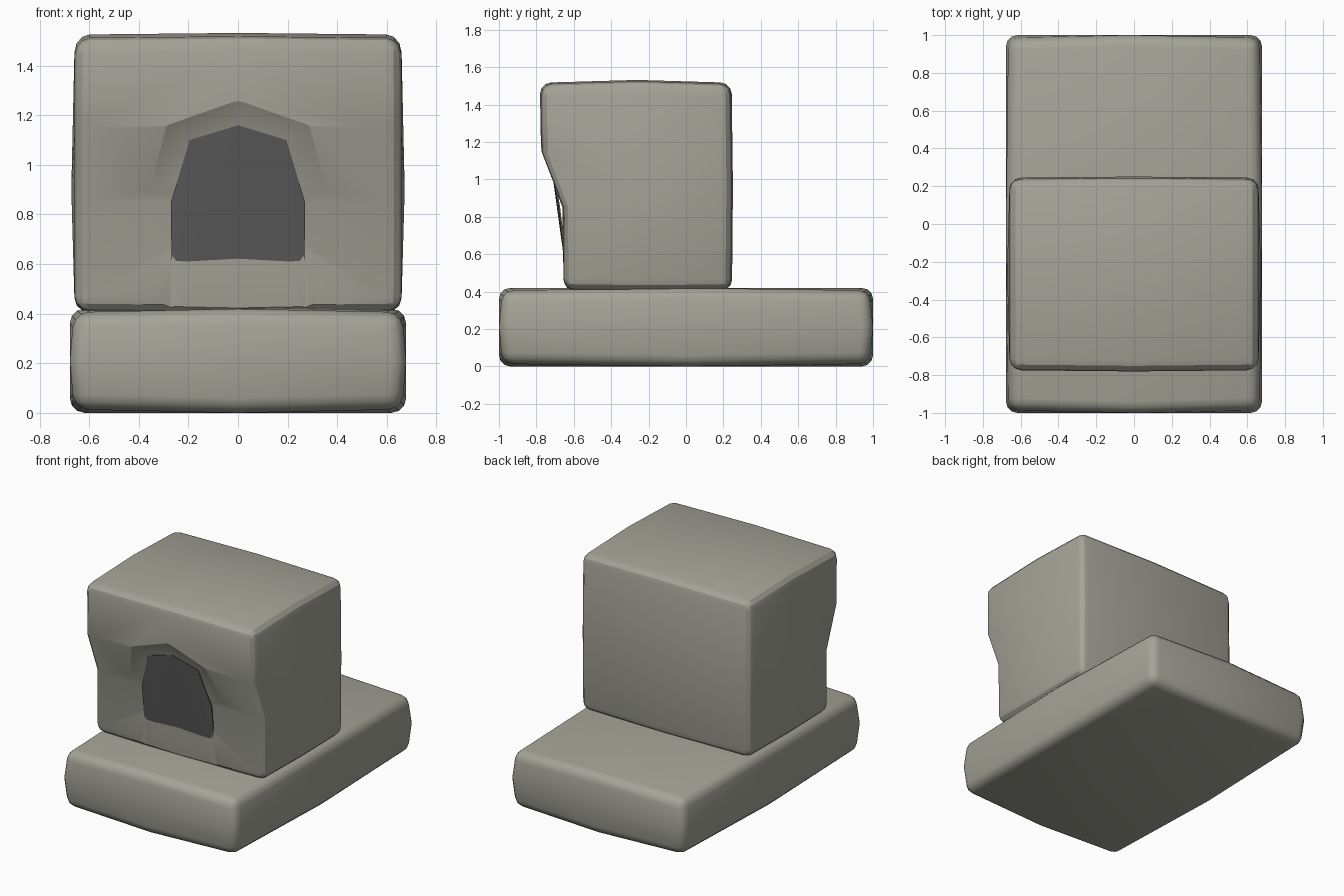
import bpy, bmesh, math
from mathutils import Vector

if "Cube" in bpy.data.objects:
    bpy.data.objects.remove(bpy.data.objects["Cube"])


def material(name, rgb):
    m = bpy.data.materials.new(name)
    m.diffuse_color = (*rgb, 1)
    m.use_nodes = True
    m.node_tree.nodes["Principled BSDF"].inputs["Base Color"].default_value = m.diffuse_color
    return m


stone = material("warm grey stone", (0.37, 0.37, 0.315))
dark = material("dark hollow", (0.105, 0.105, 0.105))


def make(name, bm, mat):
    bmesh.ops.recalc_face_normals(bm, faces=bm.faces[:])
    me = bpy.data.meshes.new(name)
    bm.to_mesh(me)
    bm.free()
    me.materials.append(mat)
    ob = bpy.data.objects.new(name, me)
    bpy.context.collection.objects.link(ob)
    return ob


def round_edges(ob, width):
    b = ob.modifiers.new("bevel", 'BEVEL')
    b.width = width
    b.segments = 3
    b.limit_method = 'ANGLE'
    b.angle_limit = math.radians(50)


def finish(ob, angle=32):
    bpy.ops.object.select_all(action='DESELECT')
    ob.select_set(True)
    bpy.context.view_layer.objects.active = ob
    bpy.ops.object.convert(target='MESH')
    bpy.ops.object.shade_smooth_by_angle(angle=math.radians(angle))


# base slab: softly bulging box
bm = bmesh.new()
bmesh.ops.create_cube(bm, size=2)
bmesh.ops.subdivide_edges(bm, edges=bm.edges[:], cuts=1, use_grid_fill=True)
size, bulge = (0.66, 0.98, 0.195), (0.018, 0.02, 0.015)
for v in bm.verts:
    p = v.co.copy()
    corner = sum(abs(c) > 0.5 for c in p) == 3
    v.co = Vector([p[i] * (size[i] + (0 if corner else bulge[i])) for i in range(3)])
    v.co.z += 0.21
base = make("base_slab", bm, stone)
round_edges(base, 0.06)
finish(base)

# upright block: side profile swept across x, fuller in the middle
profile = [(-0.653, 0.41), (-0.655, 0.85), (-0.77, 1.15), (-0.775, 1.51), (-0.26, 1.525),
           (0.238, 1.51), (0.245, 0.96), (0.24, 0.41), (-0.2, 0.405)]
bm = bmesh.new()
rings = []
for x, s in ((-0.658, 1), (0, 1.012), (0.658, 1)):
    rings.append([bm.verts.new((x, -0.26 + (y + 0.26) * s, 0.96 + (z - 0.96) * s))
                  for y, z in profile])
n = len(profile)
for a, b in zip(rings, rings[1:]):
    for i in range(n):
        j = (i + 1) % n
        bm.faces.new((a[i], a[j], b[j], b[i]))
for ring, x in ((rings[0], -0.672), (rings[2], 0.672)):
    hub = bm.verts.new((x, -0.25, 0.9))
    for i in range(n):
        bm.faces.new((ring[i], ring[(i + 1) % n], hub))
block = make("upright_block", bm, stone)
round_edges(block, 0.06)


# arch outlines, mirrored from half outlines of (x, y, z)
def arch(half):
    return half + [(-x, y, z) for x, y, z in reversed(half) if x > 0]


outer = arch([(0.39, -0.665, 0.3), (0.39, -0.665, 0.85), (0.295, -0.782, 1.17), (0, -0.787, 1.275)])
inner_half = [(0.27, 0.3), (0.27, 0.85), (0.195, 1.1), (0, 1.16)]


def back_y(z):
    return -0.625 - 0.1 * max(0, z - 0.55) / 0.6


inner = arch([(x, back_y(z), z) for x, z in inner_half])

# splayed recess cut into the front
bm = bmesh.new()
loops = [[bm.verts.new(p) for p in inner], [bm.verts.new(p) for p in outer],
         [bm.verts.new((p[0], -1.1, p[2])) for p in outer]]
k = len(inner)
for a, b in zip(loops, loops[1:]):
    for i in range(k):
        j = (i + 1) % k
        bm.faces.new((a[i], a[j], b[j], b[i]))
bm.faces.new(loops[0])
bm.faces.new(loops[2])
bmesh.ops.triangulate(bm, faces=bm.faces[:])
cutter = make("recess_cutter", bm, stone)
cutter.hide_render = True
cut = block.modifiers.new("recess", 'BOOLEAN')
cut.operation = 'DIFFERENCE'
cut.solver = 'EXACT'
cut.object = cutter
finish(block, 25)
bpy.data.objects.remove(cutter)

# dark opening panel lying on the back of the recess
bm = bmesh.new()
panel = arch([(x, back_y(max(z, 0.42)) - 0.006, max(z, 0.42)) for x, z in inner_half])
pts = [bm.verts.new(p) for p in panel]
rear = [bm.verts.new((p[0], p[1] + 0.008, p[2])) for p in panel]
bm.faces.new(pts)
bm.faces.new(rear[::-1])
for i in range(k):
    j = (i + 1) % k
    bm.faces.new((pts[i], pts[j], rear[j], rear[i]))
bmesh.ops.triangulate(bm, faces=bm.faces[:])
make("dark_opening", bm, dark)
